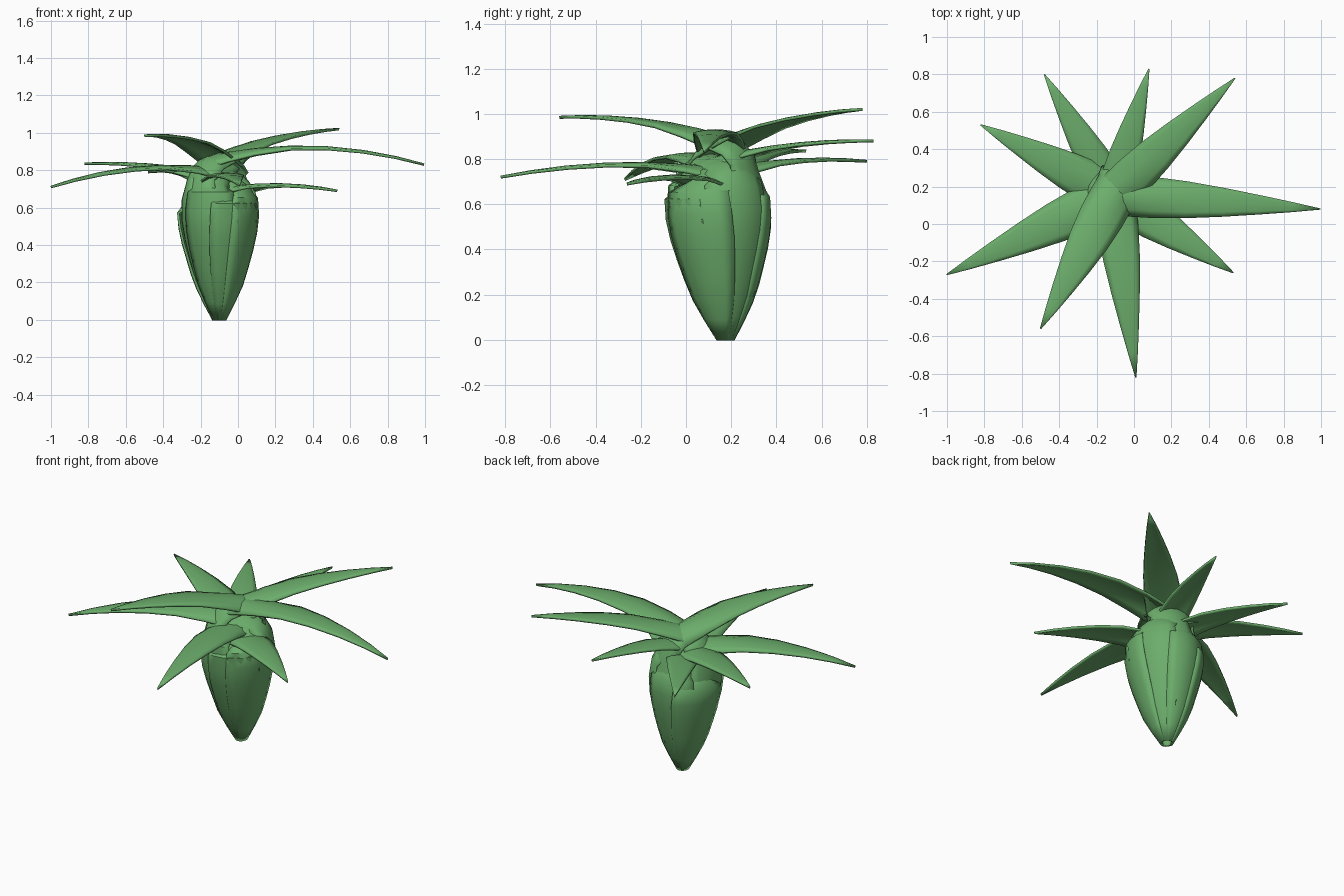
import bpy, math
from mathutils import Vector

if "Cube" in bpy.data.objects:
    bpy.data.objects.remove(bpy.data.objects["Cube"])

green = bpy.data.materials.new("leaf_green")
green.diffuse_color = (0.15, 0.42, 0.15, 1)
green.use_nodes = True
green.node_tree.nodes["Principled BSDF"].inputs["Base Color"].default_value = green.diffuse_color

# bulb silhouette: height, radius
BULB = [(0, .03), (.1, .08), (.2, .125), (.4, .18), (.5, .2), (.6, .207), (.68, .195), (.76, .165), (.9, .11)]
# blade outline: distance along blade, half width
BLADE = [(0, .11), (.1, .113), (.22, .113), (.38, .102), (.55, .08), (.72, .053), (.87, .027), (1, .002)]


def bulb_radius(z):
    for (z0, r0), (z1, r1) in zip(BULB, BULB[1:]):
        if z <= z1:
            return r0 + (r1 - r0) * (z - z0) / (z1 - z0)
    return BULB[-1][1]


def bulb_centre(z):
    return Vector((-.10 - .01 * z, .175 - .055 * min(z, .7), 0))


# a leaf: sheath wrapped round the bulb, bending over the middle into a blade
def leaf(name, tip, z0, arch, fit, width):
    tip = Vector(tip)
    mid = bulb_centre(z0) + Vector((0, .02, 0))
    d = Vector((tip.x - mid.x, tip.y - mid.y, 0)).normalized()
    side = Vector((d.y, -d.x, 0))
    az = math.atan2(-d.y, -d.x)
    cols = [-1, -.67, -.33, 0, .33, .67, 1]
    rows = []
    # sheath
    top = z0 - .12
    for k in range(8):
        z = top * k / 7
        r = bulb_radius(z) * fit
        spread = .85 - .15 * (k / 7) ** 2
        row = []
        for u in cols:
            a = az + u * spread
            p = bulb_centre(z) + Vector((math.cos(a) * r, math.sin(a) * r * 1.1, 0))
            p.z = z
            row.append(p)
        rows.append(row)
    # shoulder, turning from upright to level
    for back, drop, hw in ((.82, .055, .12), (.6, .02, .115)):
        p = mid - d * (r * back)
        p.z = z0 - drop
        rows.append([p + side * (u * hw * width) + d * (.025 * u * u) - Vector((0, 0, .05 * u * u)) for u in cols])
    # blade
    start = mid - d * .05
    for s, hw in BLADE:
        hw *= width
        p = start.lerp(Vector((tip.x, tip.y, 0)), s)
        p.z = z0 + (tip.z - z0) * s + arch * 4 * s * (1 - s)
        sag = hw * (.12 + .45 * max(0, 1 - s / .45) ** 1.5)
        rows.append([p + side * (u * hw) - Vector((0, 0, sag * u * u)) for u in cols])
    n = len(cols)
    verts = [v for row in rows for v in row]
    faces = [(i * n + j, i * n + j + 1, i * n + n + j + 1, i * n + n + j)
             for i in range(len(rows) - 1) for j in range(n - 1)]
    me = bpy.data.meshes.new(name)
    me.from_pydata(verts, [], faces)
    me.materials.append(green)
    ob = bpy.data.objects.new(name, me)
    bpy.context.collection.objects.link(ob)
    sol = ob.modifiers.new("thickness", 'SOLIDIFY')
    sol.thickness = .013
    sol.offset = 0
    bpy.context.view_layer.objects.active = ob
    ob.select_set(True)
    bpy.ops.object.shade_smooth_by_angle(angle=math.radians(40))
    ob.select_set(False)


# tip, height at the middle, arch, sheath fit, width
leaf("leaf_back_left", (-.48, .80, .79), .74, .03, 1.03, .85)
leaf("leaf_back", (.08, .83, .88), .80, .025, .98, .8)
leaf("leaf_back_right", (.54, .78, 1.02), .87, .03, .92, .95)
leaf("leaf_right", (.995, .08, .83), .87, .075, .94, .95)
leaf("leaf_front_right", (.53, -.26, .69), .69, .035, 1.05, 1)
leaf("leaf_front", (.01, -.82, .72), .75, .045, 1.02, .95)
leaf("leaf_front_left", (-.50, -.56, .985), .89, .035, .96, 1.05)
leaf("leaf_left", (-1.0, -.27, .71), .80, .06, 1.0, 1.05)
leaf("leaf_left_back", (-.82, .53, .835), .77, .025, 1.04, .98)
